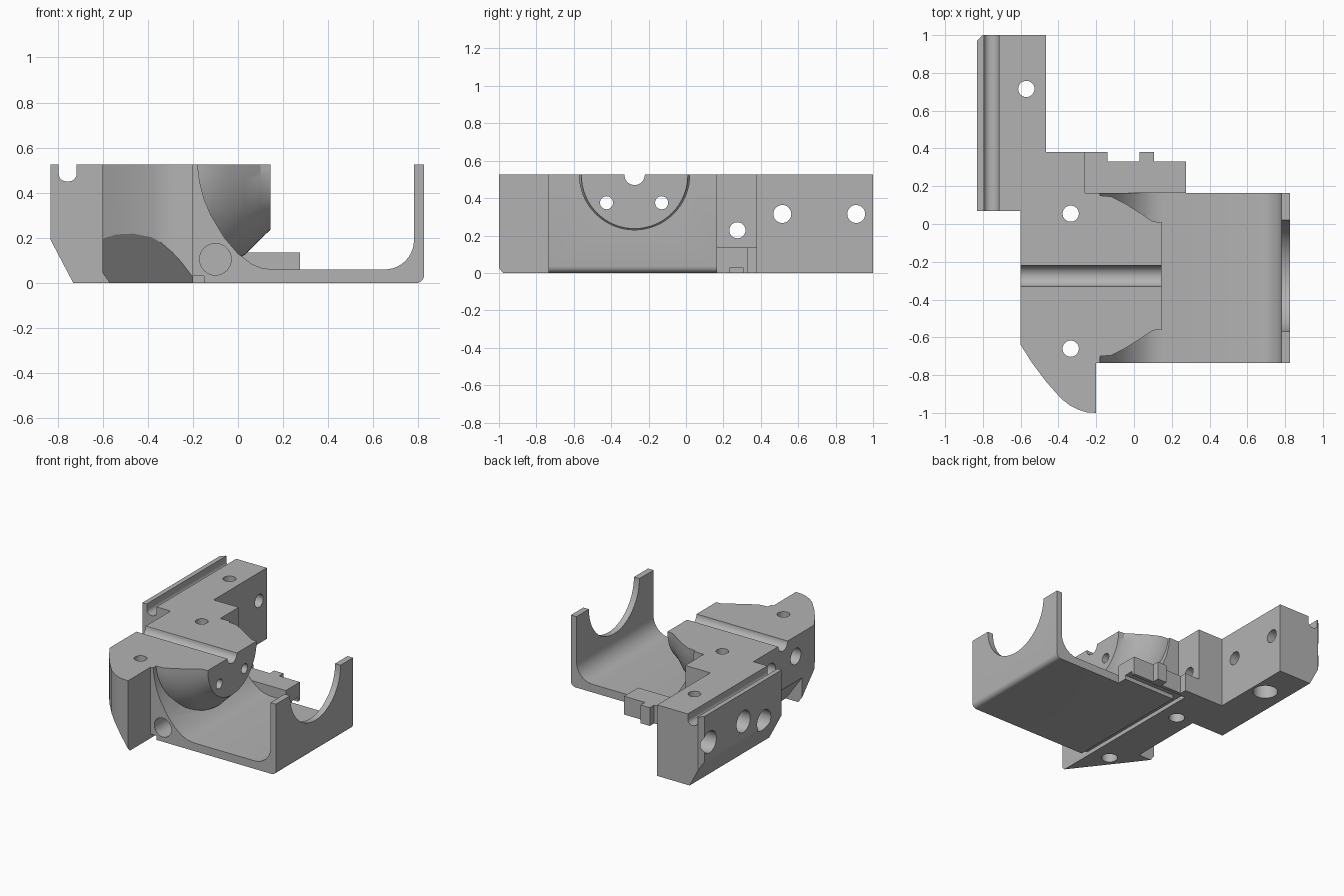
import bpy, bmesh, math
from mathutils import Vector

if "Cube" in bpy.data.objects:
    bpy.data.objects.remove(bpy.data.objects["Cube"])

TOP = 0.525       # height of the upper face
MID = -0.275      # y of the saddle axis
GREY = (0.45, 0.45, 0.45, 1)
grey = bpy.data.materials.new("machined grey")
grey.use_nodes = True
grey.diffuse_color = GREY
grey.node_tree.nodes["Principled BSDF"].inputs["Base Color"].default_value = GREY


def finish(bm, name):
    bmesh.ops.recalc_face_normals(bm, faces=bm.faces)
    mesh = bpy.data.meshes.new(name)
    bm.to_mesh(mesh)
    bm.free()
    mesh.materials.append(grey)
    obj = bpy.data.objects.new(name, mesh)
    bpy.context.collection.objects.link(obj)
    return obj


def prism(name, points, lo, hi, axis="z"):
    """Extrude an outline along z (outline is x, y) or along y (outline is x, z)."""
    bm = bmesh.new()
    place = (lambda a, b: (a, b, lo)) if axis == "z" else (lambda a, b: (a, lo, b))
    step = Vector((0, 0, hi - lo)) if axis == "z" else Vector((0, hi - lo, 0))
    face = bm.faces.new([bm.verts.new(place(a, b)) for a, b in points])
    out = bmesh.ops.extrude_face_region(bm, geom=[face])
    moved = [v for v in out["geom"] if isinstance(v, bmesh.types.BMVert)]
    bmesh.ops.translate(bm, verts=moved, vec=step)
    return finish(bm, name)


def box(name, x0, x1, y0, y1, z0, z1):
    return prism(name, [(x0, y0), (x1, y0), (x1, y1), (x0, y1)], z0, z1)


def rod(name, start, end, radius, sides=32):
    a, b = Vector(start), Vector(end)
    bm = bmesh.new()
    bmesh.ops.create_cone(bm, cap_ends=True, segments=sides, radius1=radius,
                          radius2=radius, depth=(b - a).length)
    bmesh.ops.rotate(bm, verts=bm.verts,
                     matrix=(b - a).to_track_quat("Z", "Y").to_matrix())
    bmesh.ops.translate(bm, verts=bm.verts, vec=(a + b) / 2)
    return finish(bm, name)


def arc(cx, cz, r, start, end, n=10):
    return [(cx + r * math.cos(math.radians(start + (end - start) * i / n)),
             cz + r * math.sin(math.radians(start + (end - start) * i / n)))
            for i in range(n + 1)]


def combine(target, other, operation):
    mod = target.modifiers.new(operation, "BOOLEAN")
    mod.object, mod.operation, mod.solver = other, operation, "EXACT"
    bpy.context.view_layer.objects.active = target
    bpy.ops.object.modifier_apply(modifier=mod.name)
    bpy.data.objects.remove(other)


# Main block with its curved front tip
bracket = prism("bracket_body", [
    (-0.6, 0.2), (-0.6, -0.64), (-0.54, -0.735), (-0.465, -0.835), (-0.385, -0.925),
    (-0.34, -0.96), (-0.29, -0.985), (-0.25, -0.997), (-0.2, -1), (-0.2, 0.165),
    (-0.26, 0.165), (-0.26, 0.38), (-0.5, 0.38), (-0.5, 0.2)], 0, TOP)

# Bottom chamfers of the block: diagonal at the front, straight on the outside
front = Vector((-0.79, -0.61, 0))
along = Vector((-front.y, front.x, 0))
chamfer = prism("front_chamfer", [(0.757 / 1, 0), (0.864, 0.19), (1.1, 0.61),
                                  (1.1, -0.2), (0.644, -0.2)], -1, 1, "y")
for v in chamfer.data.vertices:
    v.co = front * v.co.x + along * v.co.y + Vector((0, 0, v.co.z))
chamfer.data.flip_normals()
bm = bmesh.new()
bm.from_mesh(chamfer.data)
bmesh.ops.recalc_face_normals(bm, faces=bm.faces)
bm.to_mesh(chamfer.data)
bm.free()
combine(bracket, chamfer, "DIFFERENCE")
combine(bracket, prism("side_chamfer", [(-0.7, -0.1), (-0.394, -0.1), (-0.6, 0.19),
                                        (-0.7, 0.19)], -0.5, 0.07, "y"), "DIFFERENCE")

# Rear arm with a rounded slot along its top and a chamfered lower edge
slot = arc(-0.76, 0.485, 0.035, 180, 270, 5)
arm = prism("arm", [(-0.83, TOP), (-0.795, TOP)] + slot
            + arc(-0.75, 0.485, 0.035, 270, 360, 5)
            + [(-0.715, TOP), (-0.465, TOP), (-0.465, 0), (-0.73, 0), (-0.83, 0.19)],
            0.07, 1, "y")
combine(arm, prism("arm_corner", [(-0.9, 0.97), (-0.83, 0.97), (-0.8, 1), (-0.8, 1.1),
                                  (-0.9, 1.1)], -0.1, 1), "DIFFERENCE")
combine(bracket, arm, "UNION")

# Tray: floor, end wall and the sweep rising into the block
tray = prism("tray", [(-0.25, 0)] + arc(0.79, 0.035, 0.035, 270, 360, 5)
             + [(0.825, TOP), (0.78, TOP)] + arc(0.65, 0.19, 0.13, 0, -90)
             + [(0.15, 0.06), (0.1, 0.068), (0.06, 0.085), (0.0, 0.13), (-0.06, 0.2),
                (-0.12, 0.3), (-0.15, 0.37), (-0.17, 0.45), (-0.18, TOP), (-0.25, TOP)],
             -0.735, 0.165, "y")
combine(tray, rod("wall_opening", (0.7, MID, TOP), (0.9, MID, TOP), 0.295, 64), "DIFFERENCE")
combine(bracket, tray, "UNION")

# Flared half-round nose: x, side radius, lower radius
sections = [(0.145, 0.285, 0.288), (0.1, 0.288, 0.33), (0.03, 0.335, 0.4),
            (-0.05, 0.385, 0.45), (-0.12, 0.42, 0.455), (-0.23, 0.43, 0.455)]
bm = bmesh.new()
rings = []
for x, side, low in sections:
    ring = []
    for i in range(33):
        t = math.pi * i / 32
        r = side + (low - side) * math.sin(t) ** 2
        ring.append(bm.verts.new((x, MID - r * math.cos(t), TOP - r * math.sin(t))))
    rings.append(ring)
for a, b in zip(rings, rings[1:]):
    for i in range(33):
        j = (i + 1) % 33
        bm.faces.new((a[i], a[j], b[j], b[i]))
bm.faces.new(rings[0])
bm.faces.new(rings[-1])
combine(bracket, finish(bm, "nose"), "UNION")

# Low stepped ledge behind the tray
ledge = prism("ledge", [(-0.3, 0.12), (0.275, 0.12), (0.275, 0.33), (0.105, 0.33),
                        (0.105, 0.38), (0.03, 0.38), (0.03, 0.33), (-0.14, 0.33),
                        (-0.14, 0.38), (-0.3, 0.38)], 0, 0.135)
combine(ledge, box("ledge_trim", -0.2, 0.4, 0.0, 0.165, 0.055, 0.3), "DIFFERENCE")
combine(bracket, ledge, "UNION")

# Shallow L-shaped channel on the underside
combine(bracket, prism("channel", [(-0.2, -0.8), (-0.15, -0.8), (-0.15, 0.235), (0.4, 0.235),
                                   (0.4, 0.305), (-0.2, 0.305)], -0.1, 0.03), "DIFFERENCE")

# Rounded groove across the block top, and the blind socket in the front
cuts = [((-0.7, MID, TOP), (0.3, MID, TOP), 0.055),
        ((-0.1, -0.9, 0.105), (-0.1, -0.4, 0.105), 0.07)]
# Vertical bolt holes with wider lower ends
for x, y, wide in [(-0.57, 0.715, 0.085), (-0.335, 0.055, 0.055), (-0.335, -0.66, 0.055)]:
    cuts += [((x, y, -0.1), (x, y, 0.7), 0.043), ((x, y, -0.1), (x, y, 0.15), wide)]
# Cross holes with counterbores on the outside
for y, z, r, wide, end, depth in [(0.91, 0.315, 0.048, 0.08, -0.3, -0.62),
                                  (0.515, 0.315, 0.048, 0.08, -0.3, -0.62),
                                  (0.275, 0.228, 0.043, 0.08, -0.1, -0.62),
                                  (-0.425, 0.375, 0.035, 0.06, 0.3, -0.4),
                                  (-0.13, 0.375, 0.035, 0.06, 0.3, -0.4)]:
    cuts += [((-0.95, y, z), (end, y, z), r), ((-0.95, y, z), (depth, y, z), wide)]
for start, end, radius in cuts:
    combine(bracket, rod("hole_cutter", start, end, radius), "DIFFERENCE")

bpy.ops.object.select_all(action="DESELECT")
bracket.select_set(True)
bpy.context.view_layer.objects.active = bracket
bpy.ops.object.shade_smooth_by_angle(angle=math.radians(28))
